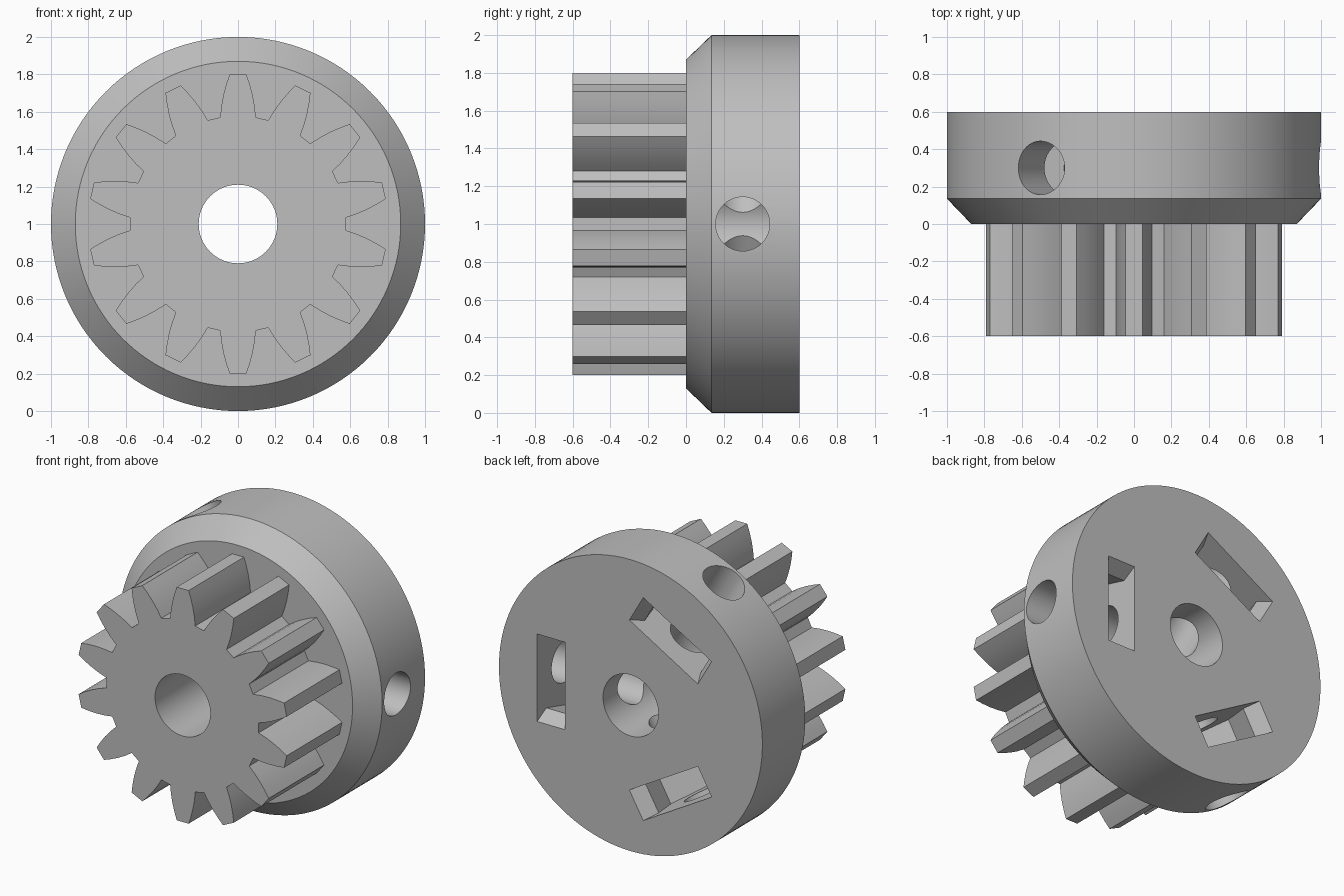
import bpy, bmesh, math
from mathutils import Matrix, Vector

if "Cube" in bpy.data.objects:
    bpy.data.objects.remove(bpy.data.objects["Cube"])

TEETH = 14
CENTRE = Vector((0, 0, 1))

grey = bpy.data.materials.new("plain grey")
grey.use_nodes = True
colour = (0.52, 0.52, 0.52, 1)
grey.diffuse_color = colour
grey.node_tree.nodes["Principled BSDF"].inputs["Base Color"].default_value = colour


def make_object(name, bm):
    bmesh.ops.recalc_face_normals(bm, faces=bm.faces)
    mesh = bpy.data.meshes.new(name)
    bm.to_mesh(mesh)
    bm.free()
    mesh.materials.append(grey)
    obj = bpy.data.objects.new(name, mesh)
    bpy.context.collection.objects.link(obj)
    return obj


def prism(name, outline, depth):
    """Extrude a closed outline of 3D points along a vector."""
    bm = bmesh.new()
    face = bm.faces.new([bm.verts.new(p) for p in outline])
    new = bmesh.ops.extrude_face_region(bm, geom=[face])["geom"]
    bmesh.ops.translate(bm, vec=depth, verts=[v for v in new if isinstance(v, bmesh.types.BMVert)])
    return make_object(name, bm)


def ring(radius, y, count=128):
    return [CENTRE + Vector((radius * math.cos(a), y, radius * math.sin(a)))
            for a in (math.tau * i / count for i in range(count))]


def cut(obj, cutters):
    for cutter in cutters:
        mod = obj.modifiers.new("cut", 'BOOLEAN')
        mod.object = cutter
        mod.operation = 'DIFFERENCE'
        mod.solver = 'EXACT'
    bpy.context.view_layer.update()
    result = obj.evaluated_get(bpy.context.evaluated_depsgraph_get())
    mesh = bpy.data.meshes.new_from_object(result)
    obj.modifiers.clear()
    obj.data = mesh


def smooth(obj, degrees):
    bpy.ops.object.select_all(action='DESELECT')
    obj.select_set(True)
    bpy.context.view_layer.objects.active = obj
    bpy.ops.object.shade_smooth_by_angle(angle=math.radians(degrees))


# Hub: disc with a chamfered front rim
bm = bmesh.new()
rings = [[bm.verts.new(p) for p in ring(r, y)] for r, y in ((0.87, 0), (1, 0.135), (1, 0.6))]
for a, b in zip(rings, rings[1:]):
    for i in range(len(a)):
        j = (i + 1) % len(a)
        bm.faces.new((a[i], a[j], b[j], b[i]))
bm.faces.new(rings[0])
bm.faces.new(rings[-1])
hub = make_object("hub", bm)

# Gear: curved tooth flanks given as height and half width
flank = [(0.57, 0.095), (0.63, 0.089), (0.69, 0.078), (0.75, 0.062), (0.8, 0.045)]
tooth = [(-w, h) for h, w in flank] + [(w, h) for h, w in reversed(flank)]
outline = []
for i in range(TEETH):
    turn = Matrix.Rotation(math.tau * i / TEETH, 3, 'Y')
    outline += [CENTRE + turn @ Vector((x, -0.6, z)) for x, z in tooth]
gear = prism("gear", outline, Vector((0, 0.6, 0)))

# Shaft bore, radial screw holes and captive nut pockets
bore = prism("bore_cutter", ring(0.21, -1), Vector((0, 2, 0)))
hub_cutters = [bore]
half = [(0.3, 0.6), (0.245, 0.5), (0.3, 0.3), (0.16, 0.06)]
half.insert(0, (0.3, 0.7))
pocket = half + [(-w, y) for w, y in reversed(half)]
for i in range(3):
    turn = Matrix.Rotation(math.tau * i / 3, 3, 'Y')
    circle = [Vector((0, 0.3 + 0.143 * math.cos(a), 0.143 * math.sin(a)))
              for a in (math.tau * k / 48 for k in range(48))]
    hub_cutters.append(prism("screw_hole_cutter", [CENTRE + turn @ p for p in circle],
                             turn @ Vector((1.2, 0, 0))))
    hub_cutters.append(prism("nut_pocket_cutter",
                             [CENTRE + turn @ Vector((0.5, y, w)) for w, y in pocket],
                             turn @ Vector((0.21, 0, 0))))

cut(hub, hub_cutters)
cut(gear, [bore])
for cutter in hub_cutters:
    bpy.data.objects.remove(cutter)

smooth(hub, 25)
smooth(gear, 20)
